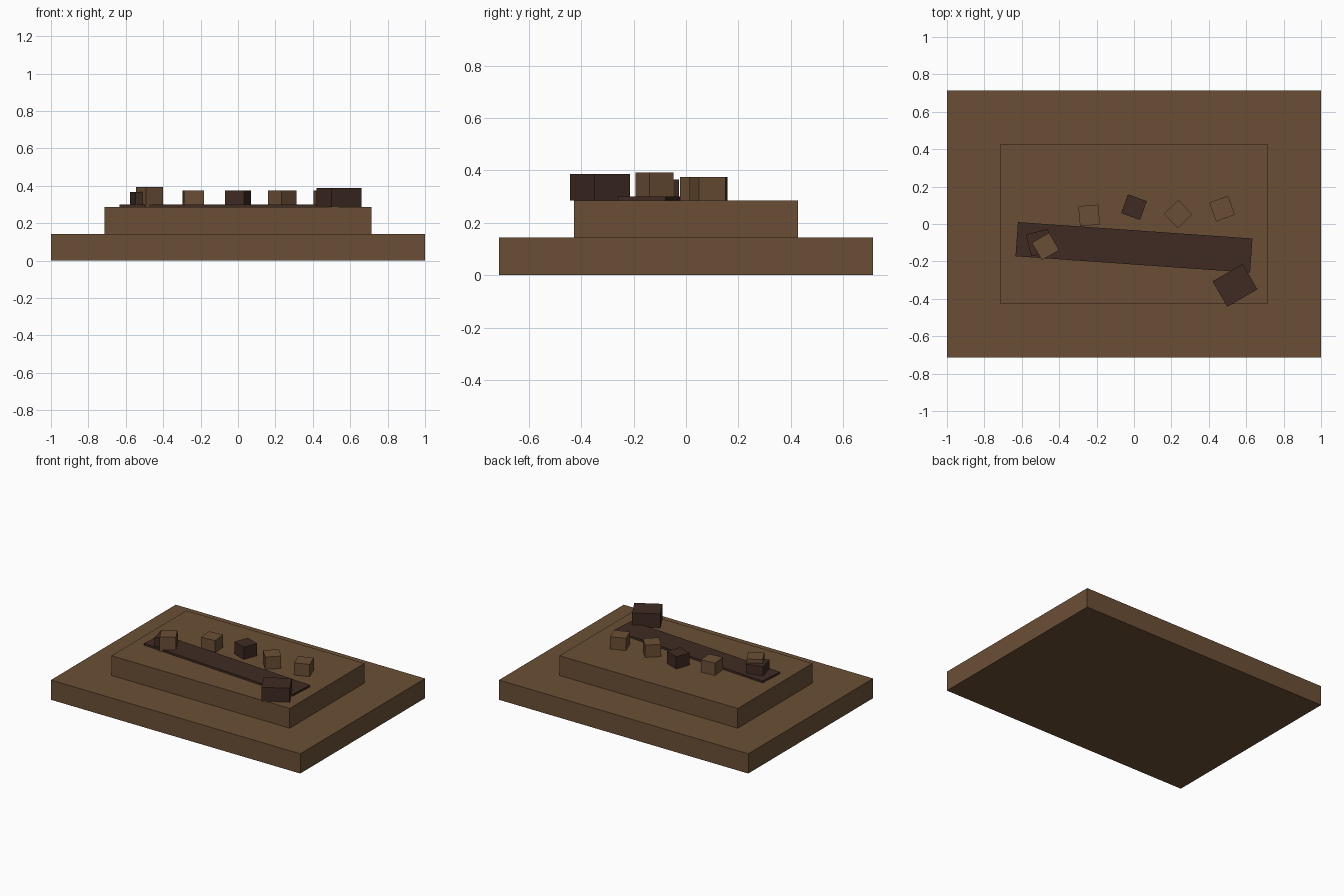
import bpy
import math

default = bpy.data.objects.get("Cube")
if default:
    bpy.data.objects.remove(default, do_unlink=True)


def make_material(name, color):
    mat = bpy.data.materials.new(name)
    mat.use_nodes = True
    mat.diffuse_color = color
    mat.node_tree.nodes["Principled BSDF"].inputs["Base Color"].default_value = color
    return mat


earth = make_material("earth brown", (0.147, 0.078, 0.036, 1))
dark = make_material("dark brown", (0.050, 0.024, 0.017, 1))


def box(name, mat, x, y, bottom, top, width, depth, turn=0):
    """Flat-sided box given by its centre, height range and turn in degrees."""
    bpy.ops.mesh.primitive_cube_add(
        size=1, location=(x, y, (bottom + top) / 2),
        rotation=(0, 0, math.radians(turn)))
    obj = bpy.context.object
    obj.name = name
    obj.scale = (width, depth, top - bottom)
    obj.data.materials.append(mat)
    return obj


BASE_TOP = 0.143
TIER_TOP = 0.286
CHUNK = 0.107

# Stepped mound
box("base_slab", earth, 0, 0, 0, BASE_TOP, 2, 1.43)
box("upper_tier", earth, 0, 0, BASE_TOP, TIER_TOP, 1.43, 0.857)

# Thin plank lying across the upper tier
box("plank", dark, 0, -0.125, TIER_TOP, 0.3, 1.257, 0.183, -4)

# Row of small chunks behind the plank, sunk slightly into the tier
row = [(-0.24, 0.046, 5, earth), (0, 0.09, -20, dark),
       (0.236, 0.053, 43, earth), (0.471, 0.082, 20, earth)]
for i, (x, y, turn, mat) in enumerate(row, 1):
    box(f"chunk_{i}", mat, x, y, 0.375 - CHUNK, 0.375, CHUNK, CHUNK, turn)

# Two overlapping chunks on the right end of the plank
box("pile_chunk_dark", dark, -0.505, -0.10, 0.25, 0.366, 0.12, 0.12, 14)
box("pile_chunk_light", earth, -0.473, -0.12, TIER_TOP, 0.393, CHUNK, CHUNK, 30)

# Large block overhanging the front edge
box("large_block", dark, 0.54, -0.328, TIER_TOP, 0.387, 0.186, 0.157, 30)
